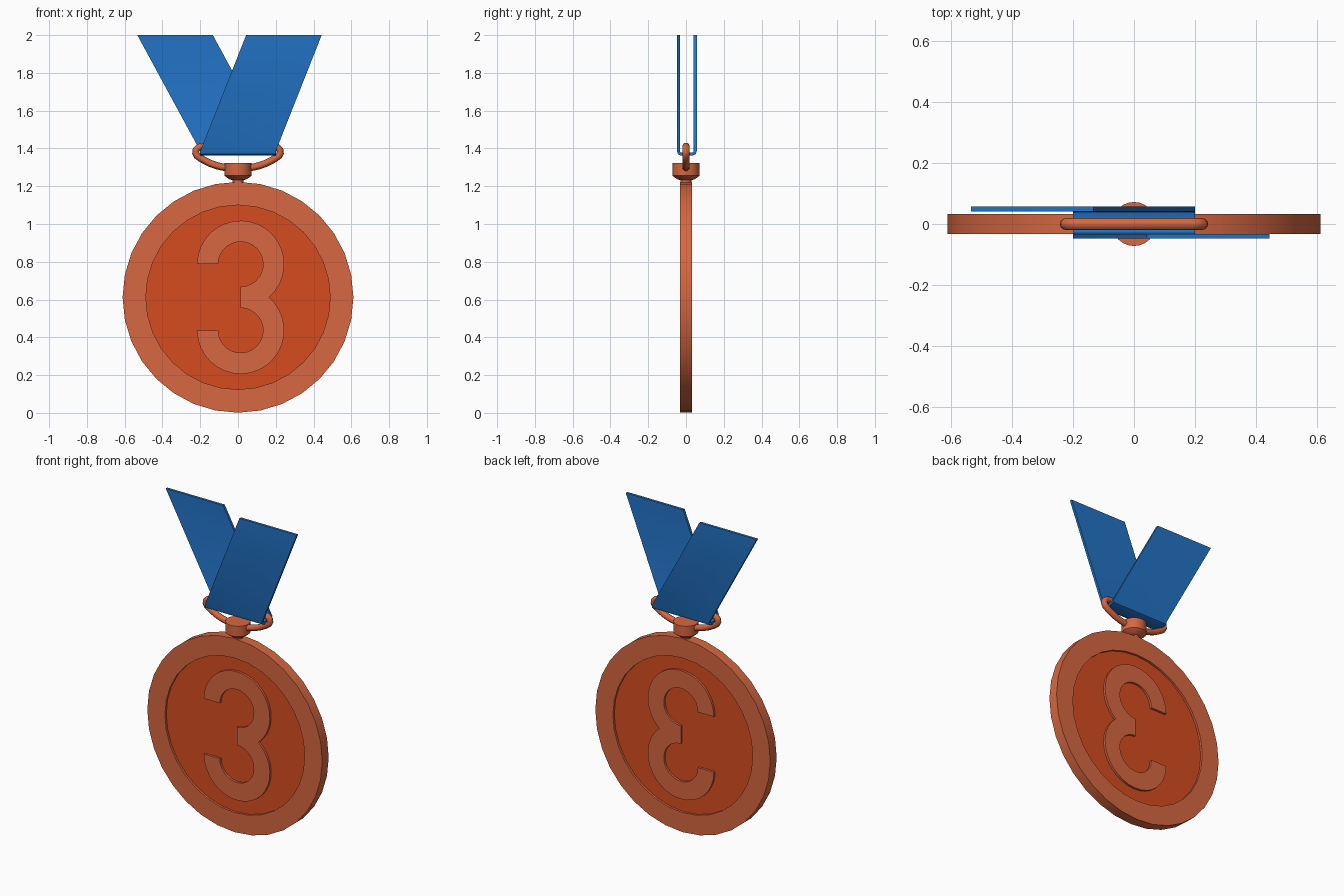
import bpy, bmesh, math
from mathutils import Vector

if "Cube" in bpy.data.objects:
    bpy.data.objects.remove(bpy.data.objects["Cube"])


def material(name, rgb):
    m = bpy.data.materials.new(name)
    m.diffuse_color = (*rgb, 1)
    m.use_nodes = True
    m.node_tree.nodes["Principled BSDF"].inputs["Base Color"].default_value = m.diffuse_color
    return m


BRONZE = material("bronze", (0.68, 0.135, 0.052))
DEEP = material("deep bronze", (0.67, 0.073, 0.014))
BLUE = material("ribbon blue", (0.016, 0.17, 0.56))


def finish(bm, name, mats, smooth=True):
    bmesh.ops.recalc_face_normals(bm, faces=bm.faces)
    me = bpy.data.meshes.new(name)
    bm.to_mesh(me)
    bm.free()
    for m in mats:
        me.materials.append(m)
    ob = bpy.data.objects.new(name, me)
    bpy.context.collection.objects.link(ob)
    if smooth:
        bpy.ops.object.select_all(action='DESELECT')
        ob.select_set(True)
        bpy.context.view_layer.objects.active = ob
        bpy.ops.object.shade_smooth_by_angle(angle=math.radians(30))
    return ob


def lathe(bm, profile, sides, place):
    """Turn (radius, height) points; place maps (u, v, h) to a position."""
    rings = []
    for r, h in profile:
        ring = []
        for i in range(sides):
            a = 2 * math.pi * i / sides
            ring.append(bm.verts.new(place(r * math.cos(a), r * math.sin(a), h)))
        rings.append(ring)
    for a, b in zip(rings, rings[1:]):
        for i in range(sides):
            j = (i + 1) % sides
            bm.faces.new((a[i], a[j], b[j], b[i]))
    return bm.faces.new(rings[0]), bm.faces.new(rings[-1])


CZ, HALF = 0.612, 0.032

# Medal disc with a raised rim and a recess on both sides
bm = bmesh.new()
caps = lathe(bm, [(0.488, -0.018), (0.488, -HALF), (0.611, -HALF),
                  (0.611, HALF), (0.488, HALF), (0.488, 0.018)], 32,
             lambda u, v, h: (u, h, CZ + v))
for f in caps:
    f.material_index = 1
finish(bm, "medal_disc", [BRONZE, DEEP])


# Raised numeral relief, passing through the disc
def arc(cx, cz, r, a0, a1, n):
    return [(cx + r * math.cos(math.radians(a0 + (a1 - a0) * i / n)),
             cz + r * math.sin(math.radians(a0 + (a1 - a0) * i / n)))
            for i in range(n + 1)]


NX, UP, LOW, RO, RI = 0.014, 0.787, 0.437, 0.231, 0.119
notch = math.degrees(math.asin((UP - LOW) / 2 / RO))
outline = (arc(NX, UP, RO, 180, -notch, 20)
           + arc(NX, LOW, RO, notch, -180, 20)[1:]
           + arc(NX, LOW, RI, -180, 90, 20)
           + arc(NX, UP, RI, -90, 180, 20))
bm = bmesh.new()
face = bm.faces.new([bm.verts.new((x, -HALF, z)) for x, z in outline])
ext = bmesh.ops.extrude_face_region(bm, geom=[face], use_keep_orig=True)
bmesh.ops.translate(bm, vec=(0, 2 * HALF, 0),
                    verts=[g for g in ext["geom"] if isinstance(g, bmesh.types.BMVert)])
finish(bm, "relief_numeral", [BRONZE])

# Swivel post on top of the disc
bm = bmesh.new()
lathe(bm, [(0.03, 1.2), (0.03, 1.233), (0.045, 1.236), (0.072, 1.256), (0.072, 1.322)],
      24, lambda u, v, h: (u, v, h))
finish(bm, "swivel_post", [BRONZE])

# Ring: straight bar on top, bowed wire below, swept as a round tube
half = [(0.0, 1.411), (0.19, 1.411), (0.209, 1.405), (0.222, 1.392), (0.224, 1.376),
        (0.217, 1.362), (0.195, 1.346), (0.15, 1.322), (0.11, 1.308), (0.06, 1.297), (0.0, 1.293)]
path = half + [(-x, z) for x, z in half[-2:0:-1]]
path = [Vector((x, 0, z)) for x, z in path]
bm = bmesh.new()
rings, n, k = [], len(path), 12
for i, p in enumerate(path):
    t = (path[(i + 1) % n] - path[i - 1]).normalized()
    side = t.cross(Vector((0, 1, 0)))
    rings.append([bm.verts.new(p + 0.019 * (side * math.cos(a) + Vector((0, math.sin(a), 0))))
                  for a in (2 * math.pi * j / k for j in range(k))])
for i in range(n):
    a, b = rings[i], rings[(i + 1) % n]
    for j in range(k):
        bm.faces.new((a[j], a[(j + 1) % k], b[(j + 1) % k], b[j]))
finish(bm, "ribbon_ring", [BRONZE])

# Ribbon: two slanted straps joined by a fold under the ring bar (shift, y, z)
spine = [(0.243, -0.04, 2.0), (0, -0.04, 1.386), (0, -0.036, 1.375), (0, -0.026, 1.37),
         (0, 0.035, 1.37), (0, 0.045, 1.375), (0, 0.049, 1.386), (-0.333, 0.049, 2.0)]
bm = bmesh.new()
THICK = 0.008
loops = []
for i, (s, y, z) in enumerate(spine):
    q0, q1 = spine[max(i - 1, 0)], spine[min(i + 1, len(spine) - 1)]
    d = Vector((q1[1] - q0[1], q1[2] - q0[2])).normalized()
    ny, nz = d.y * THICK, -d.x * THICK
    loops.append([bm.verts.new((s + w * 0.2, y + e * ny, z + e * nz))
                  for w, e in ((-1, -1), (1, -1), (1, 1), (-1, 1))])
for a, b in zip(loops, loops[1:]):
    for j in range(4):
        bm.faces.new((a[j], a[(j + 1) % 4], b[(j + 1) % 4], b[j]))
bm.faces.new(loops[0])
bm.faces.new(loops[-1])
finish(bm, "ribbon", [BLUE])
